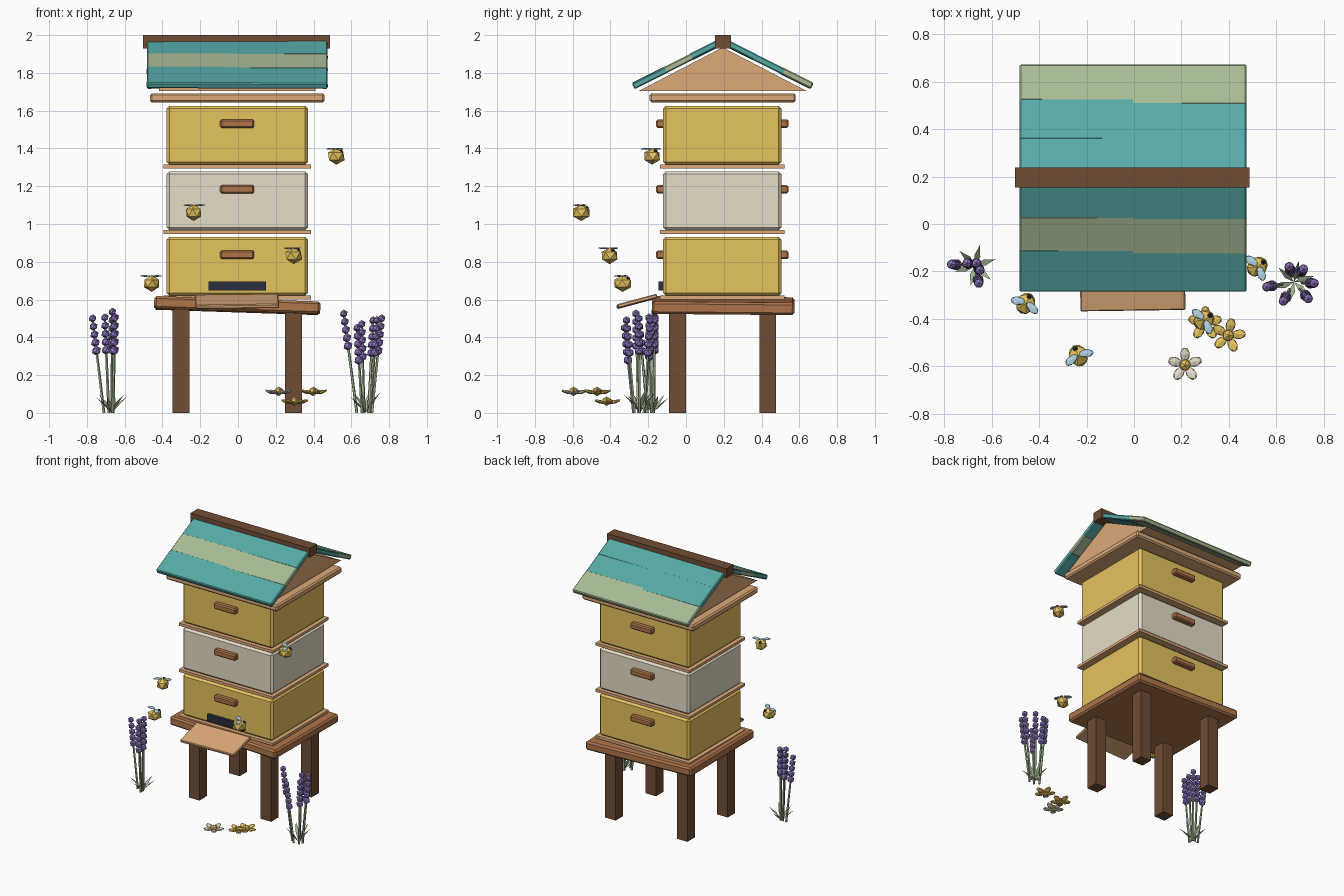
import bpy, bmesh, math, random
from mathutils import Vector, Matrix

if "Cube" in bpy.data.objects:
    bpy.data.objects.remove(bpy.data.objects["Cube"])

random.seed(4)


def mat(name, r, g, b):
    m = bpy.data.materials.new(name)
    lin = [((c / 255 + 0.055) / 1.055) ** 2.4 for c in (r, g, b)]
    m.diffuse_color = (*lin, 1)
    m.use_nodes = True
    m.node_tree.nodes["Principled BSDF"].inputs["Base Color"].default_value = m.diffuse_color
    return m


DARK = mat("dark_wood", 112, 77, 53)
MID = mat("red_brown_wood", 176, 117, 74)
TAN = mat("tan_wood", 221, 170, 121)
GOLD = mat("honey_yellow", 229, 195, 94)
CREAM = mat("cream_paint", 230, 221, 200)
TEAL = mat("teal_paint", 86, 170, 166)
SAGE = mat("sage_green", 168, 187, 150)
PURPLE = mat("lavender_purple", 145, 120, 195)
NAVY = mat("dark_navy", 42, 48, 62)
WING = mat("pale_blue", 184, 218, 234)


def finish(bm, name, m):
    me = bpy.data.meshes.new(name)
    bmesh.ops.recalc_face_normals(bm, faces=bm.faces)
    bm.to_mesh(me)
    bm.free()
    me.materials.append(m)
    ob = bpy.data.objects.new(name, me)
    bpy.context.collection.objects.link(ob)
    return ob


def block(name, c, size, m, bevel=0.0, rot=(0, 0, 0)):
    bm = bmesh.new()
    bmesh.ops.create_cube(bm, size=1, matrix=Matrix.Diagonal((*size, 1)))
    if bevel:
        bmesh.ops.bevel(bm, geom=bm.edges[:], offset=bevel, segments=1,
                        affect='EDGES', profile=0.5)
    ob = finish(bm, name, m)
    ob.location, ob.rotation_euler = c, rot
    return ob


def blobs(name, m, matrices):
    """Several low-poly balls in one object, each placed by a matrix."""
    bm = bmesh.new()
    for mx in matrices:
        bmesh.ops.create_icosphere(bm, subdivisions=1, radius=1, matrix=mx)
    return finish(bm, name, m)


def place(loc, scale, yaw=0.0, pitch=0.0):
    return (Matrix.Translation(loc) @ Matrix.Rotation(yaw, 4, 'Z')
            @ Matrix.Rotation(pitch, 4, 'Y') @ Matrix.Diagonal((*scale, 1)))


CX, CY = -0.004, 0.194   # middle of the hive

# Stand: four legs and a slightly crooked slab
for sx, fx in ((-1, "left"), (1, "right")):
    for sy, fy in ((-1, "front"), (1, "back")):
        block(f"{fy}_{fx}_leg", (CX + sx * 0.298, CY + sy * 0.239, 0.275),
              (0.088, 0.088, 0.55), DARK)
block("stand_slab", (-0.004, 0.197, 0.568), (0.88, 0.755, 0.066), MID, 0.012,
      (math.radians(-0.5), math.radians(1.9), 0))

# Landing board and entrance slot
block("landing_board", (-0.006, -0.26, 0.59), (0.443, 0.215, 0.022), TAN, 0.005,
      (math.radians(15), math.radians(-0.6), math.radians(0.8)))
block("entrance_slot", (CX, -0.13, 0.672), (0.302, 0.03, 0.046), NAVY)

# Three hive boxes with bottom trims and handles
for i, m in enumerate((GOLD, CREAM, GOLD)):
    z = 0.62 + i * 0.347
    block(f"hive_box_{i + 1}", (CX, 0.192, z + 0.156), (0.748, 0.628, 0.312), m, 0.015)
    block(f"box_trim_{i + 1}", (CX, 0.192, z - 0.009), (0.782, 0.66, 0.02), TAN)
    for sy, f in ((-1, "front"), (1, "back")):
        block(f"{f}_handle_{i + 1}", (CX, 0.192 + sy * 0.325, z + 0.217),
              (0.18, 0.052, 0.044), MID, 0.008)

# Lid board and gable block
block("lid_board", (CX, CY, 1.668), (0.925, 0.774, 0.048), TAN, 0.01)
bm = bmesh.new()
tri = [bm.verts.new((CX - 0.415, y, z)) for y, z in
       ((CY - 0.443, 1.705), (CY + 0.443, 1.705), (CY, 1.935))]
ext = bmesh.ops.extrude_face_region(bm, geom=[bm.faces.new(tri)])
bm.faces.new(tri) if bm.faces.get(tri) is None else None
bmesh.ops.translate(bm, vec=(0.83, 0, 0),
                    verts=[v for v in ext["geom"] if isinstance(v, bmesh.types.BMVert)])
finish(bm, "gable_block", TAN)

# Roof: three overlapping planks on each slope, each a little crooked
slope = 0.502
th = math.atan(slope)
rows = {
    "front": (-1, ((0.01, 0.178, TEAL, -0.004), (0.163, 0.323, SAGE, 0),
                   (0.303, 0.481, TEAL, 0.004))),
    "back": (1, ((0.01, 0.178, TEAL, -0.004), (0.163, 0.337, TEAL, 0),
                 (0.311, 0.481, SAGE, -0.004))),
}
for f, (s, planks) in rows.items():
    for k, (a, b, m, roll) in enumerate(planks):
        d = (a + b) / 2
        c = Vector((CX, CY + s * d, 1.987 - slope * d))
        c -= Vector((0, s * math.sin(th), math.cos(th))) * 0.017
        block(f"{f}_roof_plank_{k + 1}", c, (0.958, (b - a) / math.cos(th), 0.034),
              m, 0.006, (-s * th, roll, 0))
block("roof_ridge_beam", (-0.007, CY + 0.002, 1.965), (0.99, 0.086, 0.07), DARK)


# Bees: round body, tiny head and two flat wings
def bee(i, loc, yaw):
    base = Matrix.Translation(loc) @ Matrix.Rotation(yaw, 4, 'Z')
    blobs(f"bee_{i}_body", GOLD, [base @ place((0, 0, 0), (0.053, 0.044, 0.044))])
    blobs(f"bee_{i}_head", NAVY, [base @ place((0.032, 0, 0.025), (0.012, 0.012, 0.012))])
    blobs(f"bee_{i}_wings", WING,
          [base @ place((-0.005, s * 0.035, 0.04), (0.034, 0.02, 0.005), s * 1.9)
           for s in (-1, 1)])


bee(1, (0.52, -0.18, 1.358), 0.65)
bee(2, (-0.235, -0.555, 1.06), 2.0)
bee(3, (0.295, -0.405, 0.832), 0.65)
bee(4, (-0.457, -0.335, 0.685), 1.1)


# Lavender: bead spikes on thin stems, with leaf blades at the base
def stem(bm, p, q, r):
    p, q = Vector(p), Vector(q)
    rot = (q - p).to_track_quat('Z', 'Y').to_matrix().to_4x4()
    bmesh.ops.create_cone(bm, cap_ends=True, segments=5, radius1=r, radius2=r * 0.8,
                          depth=(q - p).length, matrix=Matrix.Translation((p + q) / 2) @ rot)


def lavender(name, bx, by, tips):
    bm, beads = bmesh.new(), []
    for x, y, z in tips:
        foot = Vector((bx + (x - bx) * 0.4, by + (y - by) * 0.4, 0))
        tip = Vector((x, y, z))
        stem(bm, foot, tip, 0.008)
        step = (tip - foot).normalized() * 0.043
        beads += [place(tip - step * j, [0.022 + 0.001 * j] * 3) for j in range(5)]
    for j in range(6):
        a = j * math.tau / 6 + 0.3
        u, n = Vector((math.cos(a), math.sin(a), 0)), Vector((-math.sin(a), math.cos(a), 0))
        c, h = Vector((bx, by, 0)), random.uniform(0.08, 0.12)
        pts = [c, c + u * 0.04 + n * 0.013 + Vector((0, 0, h * 0.55)),
               c + u * 0.09 + Vector((0, 0, h)),
               c + u * 0.04 - n * 0.013 + Vector((0, 0, h * 0.55))]
        bm.faces.new([bm.verts.new(p) for p in pts])
    finish(bm, name + "_stems", SAGE)
    blobs(name + "_blossoms", PURPLE, beads)


lavender("left_lavender", -0.67, -0.175,
         ((-0.77, -0.17, 0.5), (-0.705, -0.165, 0.505), (-0.665, -0.165, 0.535),
          (-0.65, -0.195, 0.505), (-0.655, -0.25, 0.5)))
lavender("right_lavender", 0.675, -0.245,
         ((0.56, -0.265, 0.525), (0.63, -0.325, 0.45), (0.655, -0.18, 0.47),
          (0.715, -0.19, 0.49), (0.76, -0.25, 0.5), (0.735, -0.315, 0.49)))


# Ground flowers: five petals around a round heart
def flower(i, loc, m, turn):
    base = Matrix.Translation(loc)
    blobs(f"flower_{i}_petals", m,
          [base @ Matrix.Rotation(turn + j * math.tau / 5, 4, 'Z')
           @ place((0.044, 0, 0.003), (0.035, 0.023, 0.01), 0, -0.25) for j in range(5)])
    blobs(f"flower_{i}_heart", GOLD, [base @ place((0, 0, 0.006), (0.027, 0.027, 0.025))])


flower(1, (0.215, -0.595, 0.108), CREAM, 0.32)
flower(2, (0.398, -0.47, 0.108), GOLD, 0.1)
flower(3, (0.3, -0.42, 0.056), GOLD, 0.3)
